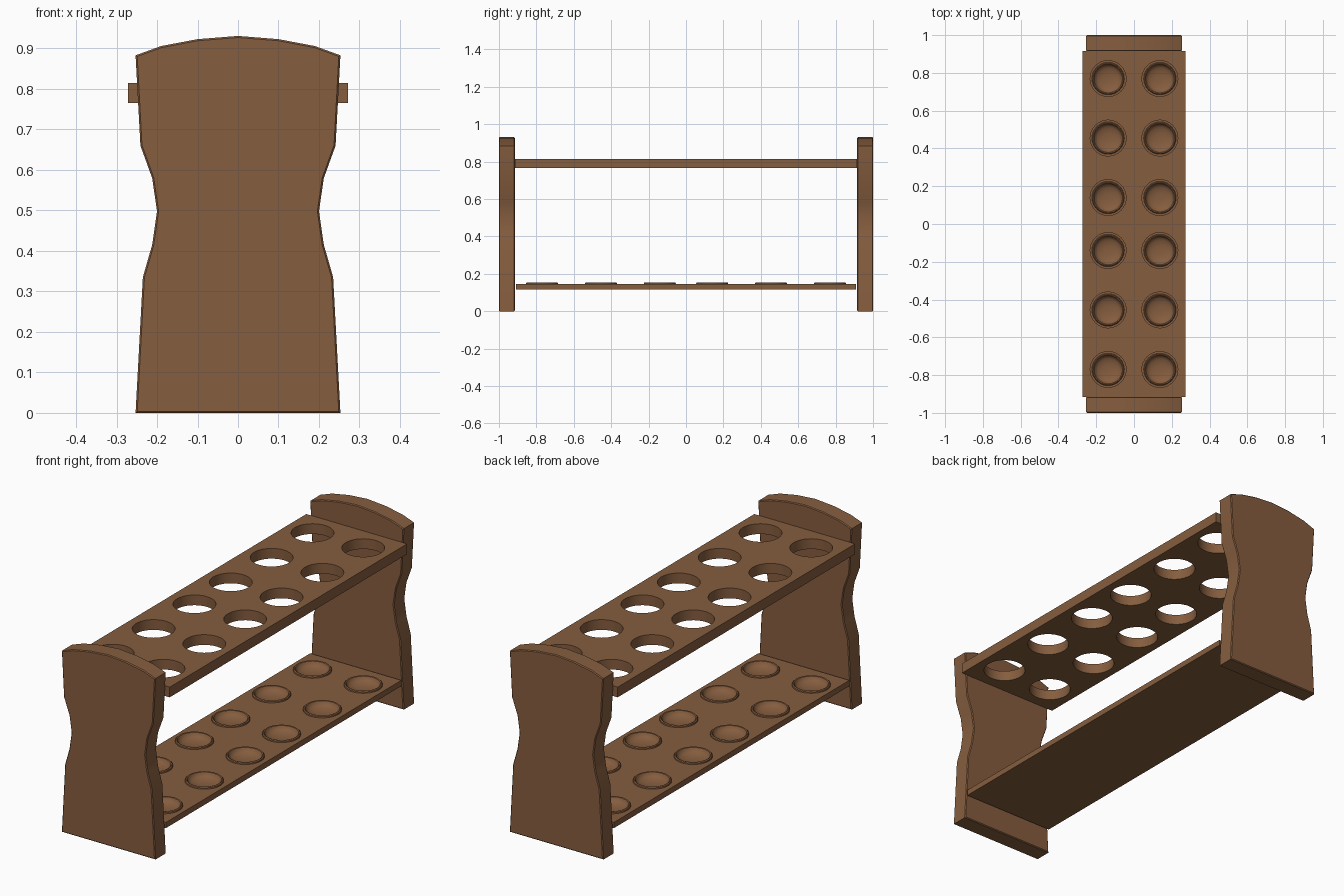
import bpy, bmesh, math

if "Cube" in bpy.data.objects:
    bpy.data.objects.remove(bpy.data.objects["Cube"])

wood = bpy.data.materials.new("brown wood")
wood.diffuse_color = (0.235, 0.110, 0.049, 1)
wood.use_nodes = True
wood.node_tree.nodes["Principled BSDF"].inputs["Base Color"].default_value = wood.diffuse_color

HOLES = [(x, y) for x in (-0.137, 0.137)
         for y in (-0.77, -0.455, -0.14, 0.14, 0.455, 0.77)]


def make(name, bm, smooth=True):
    bmesh.ops.recalc_face_normals(bm, faces=bm.faces)
    me = bpy.data.meshes.new(name)
    bm.to_mesh(me)
    bm.free()
    ob = bpy.data.objects.new(name, me)
    bpy.context.collection.objects.link(ob)
    me.materials.append(wood)
    if smooth:
        shade(ob)
    return ob


def shade(ob):
    bpy.ops.object.select_all(action='DESELECT')
    ob.select_set(True)
    bpy.context.view_layer.objects.active = ob
    bpy.ops.object.shade_smooth_by_angle(angle=math.radians(35))


def board(name, hx, hy, z0, z1, radius, cut_z0, cut_z1):
    """Flat board with twelve round holes cut into it."""
    bm = bmesh.new()
    bmesh.ops.create_cube(bm, size=1)
    for v in bm.verts:
        v.co = (v.co.x * 2 * hx, v.co.y * 2 * hy, z0 + (v.co.z + 0.5) * (z1 - z0))
    ob = make(name, bm, False)
    bm = bmesh.new()
    for x, y in HOLES:
        r = bmesh.ops.create_cone(bm, cap_ends=True, segments=32, radius1=radius,
                                  radius2=radius, depth=cut_z1 - cut_z0)
        bmesh.ops.translate(bm, verts=r["verts"], vec=(x, y, (cut_z0 + cut_z1) / 2))
    cutter = make(name + "_cutter", bm, False)
    cutter.hide_render = True
    mod = ob.modifiers.new("holes", 'BOOLEAN')
    mod.operation = 'DIFFERENCE'
    mod.solver = 'EXACT'
    mod.object = cutter
    bpy.context.view_layer.objects.active = ob
    bpy.ops.object.modifier_apply(modifier=mod.name)
    bpy.data.objects.remove(cutter)
    shade(ob)
    return ob


# End panels: waisted outline with an arched top
half = [(0.253, 0), (0.235, 0.335), (0.212, 0.415), (0.2, 0.498), (0.212, 0.58),
        (0.241, 0.66), (0.253, 0.883), (0.19, 0.906), (0.1, 0.923)]
outline = half + [(0, 0.931)] + [(-x, z) for x, z in reversed(half)]
for name, y0, y1 in (("front_end_panel", -1.0, -0.915), ("back_end_panel", 0.915, 1.0)):
    bm = bmesh.new()
    face = bm.faces.new([bm.verts.new((x, y0, z)) for x, z in outline])
    ext = bmesh.ops.extrude_face_region(bm, geom=[face])["geom"]
    bmesh.ops.translate(bm, vec=(0, y1 - y0, 0),
                        verts=[g for g in ext if isinstance(g, bmesh.types.BMVert)])
    # small chamfer around both flat faces
    rim = [e for e in bm.edges if abs(e.verts[0].co.y - e.verts[1].co.y) < 1e-4]
    bmesh.ops.bevel(bm, geom=rim, offset=0.004, segments=1, affect='EDGES')
    make(name, bm)

# Upper board with through holes, lower board with blind holes
board("upper_shelf", 0.272, 0.915, 0.765, 0.815, 0.095, 0.7, 0.9)
board("lower_shelf", 0.246, 0.908, 0.117, 0.145, 0.08, 0.121, 0.2)

# Cups: raised lip and shallow bowl, turned around each hole centre
profile = [(0.086, 0.143), (0.085, 0.151), (0.081, 0.155), (0.076, 0.153)]
profile += [(0.073 * math.cos(a), 0.148 - 0.024 * math.sin(a))
            for a in (math.radians(d) for d in (0, 18, 36, 54, 72))]
N = 32
bm = bmesh.new()
for cx, cy in HOLES:
    rings = [[bm.verts.new((cx + r * math.cos(2 * math.pi * i / N),
                            cy + r * math.sin(2 * math.pi * i / N), z))
              for i in range(N)] for r, z in profile]
    for a, b in zip(rings, rings[1:]):
        for i in range(N):
            j = (i + 1) % N
            bm.faces.new((a[i], a[j], b[j], b[i]))
    bm.faces.new(rings[-1])
for f in bm.faces:
    f.normal_update()
# open shells: make every bowl face point upward
make("tube_cups", bm)
me = bpy.data.objects["tube_cups"].data
if sum(p.normal.z for p in me.polygons) < 0:
    me.flip_normals()
